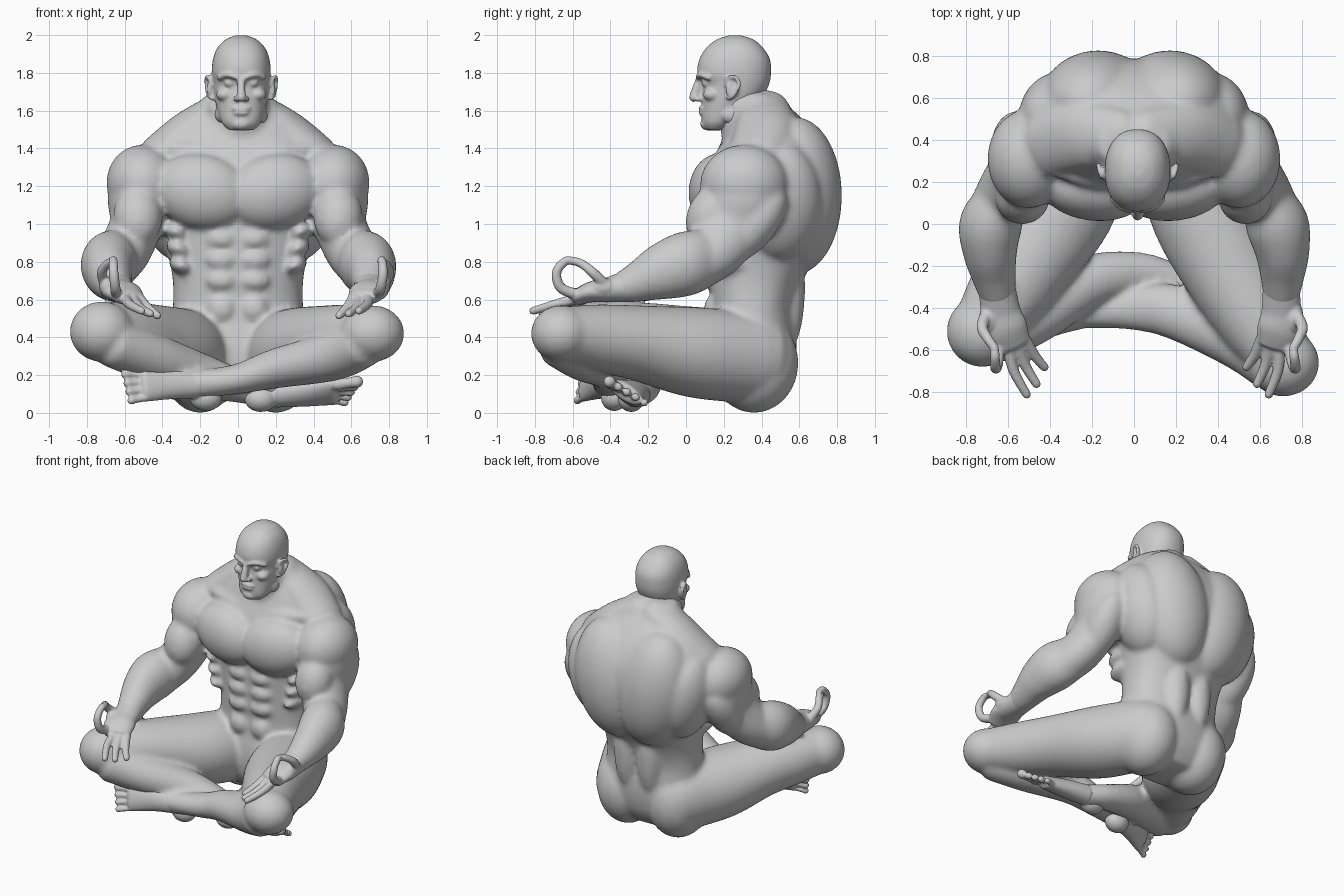
import bpy, bmesh, math
from mathutils import Vector, Matrix, Euler


def blob(bm, loc, r, rot=(0, 0, 0)):
    m = Matrix.Translation(loc) @ Euler([math.radians(a) for a in rot]).to_matrix().to_4x4()
    bmesh.ops.create_icosphere(bm, subdivisions=4, radius=1, matrix=m @ Matrix.Diagonal((*r, 1)))


def tube(bm, pts, up=(0, 0, 1), axis=None, p=2.0, dome=1.0, n=32, steps=6):
    """Loft elliptical sections (x, y, z, half width, half height) along a smooth path."""
    P = [Vector(q) for q in pts]
    P = [P[0]] + P + [P[-1]]
    S = []
    for i in range(1, len(P) - 2):
        a, b, c, d = P[i - 1:i + 3]
        for k in range(steps):
            t = k / steps
            S.append(0.5 * (2 * b + (c - a) * t + (2 * a - 5 * b + 4 * c - d) * t * t
                            + (3 * b - a - 3 * c + d) * t ** 3))
    S.append(P[-1])
    secs = []
    for i, s in enumerate(S):
        u, v = S[max(i - 1, 0)], S[min(i + 1, len(S) - 1)]
        t = Vector(axis) if axis else (Vector(v[:3]) - Vector(u[:3])).normalized()
        secs.append((Vector(s[:3]), t, s[3], s[4]))
    # rounded ends
    if dome:
        def cap(sec, sign):
            c, t, ra, rb = sec
            return [(c + t * sign * dome * min(ra, rb) * math.sin(g), t, ra * math.cos(g), rb * math.cos(g))
                    for g in (0.4, 0.8, 1.15, 1.4)]
        secs = cap(secs[0], -1)[::-1] + secs + cap(secs[-1], 1)
    rings = []
    for c, t, ra, rb in secs:
        side = t.cross(Vector(up)).normalized()
        top = side.cross(t)
        ring = []
        for k in range(n):
            g = 2 * math.pi * k / n
            x, y = math.cos(g), math.sin(g)
            x = math.copysign(abs(x) ** (2 / p), x)
            y = math.copysign(abs(y) ** (2 / p), y)
            ring.append(bm.verts.new(c + side * ra * x + top * rb * y))
        rings.append(ring)
    for a, b in zip(rings, rings[1:]):
        for k in range(n):
            bm.faces.new((a[k], a[(k + 1) % n], b[(k + 1) % n], b[k]))
    bm.faces.new(rings[0][::-1])
    bm.faces.new(rings[-1])


def finish(bm, name, voxel, smooth):
    """Fuse overlapping parts into one smooth skin."""
    bmesh.ops.recalc_face_normals(bm, faces=bm.faces)
    me = bpy.data.meshes.new(name)
    bm.to_mesh(me)
    bm.free()
    ob = bpy.data.objects.new(name, me)
    bpy.context.collection.objects.link(ob)
    r = ob.modifiers.new("fuse", 'REMESH')
    r.mode, r.voxel_size, r.use_smooth_shade = 'VOXEL', voxel, True
    s = ob.modifiers.new("soften", 'SMOOTH')
    s.factor, s.iterations = 0.5, smooth


def arm_side(s, pts):
    """Mirror arm points; the x<0 forearm leans further inward."""
    return [(s * (q[0] - (0.16 * max(0, -q[1]) if s < 0 else 0)), *q[1:]) for q in pts]


def slabs(rows):
    """Rows of (z, front y, back y, half width) to loft sections."""
    return [(0, (f + b) / 2, z, w, (b - f) / 2) for z, f, b, w in rows]


# ---- body: torso core
body = bmesh.new()
tube(body, slabs([(0.10, .16, .50, .26), (0.2, .11, .56, .33), (0.35, .10, .585, .36), (0.55, .13, .575, .345),
                  (0.70, .125, .62, .345), (0.85, .12, .70, .375), (1.0, .12, .76, .44),
                  (1.15, .12, .785, .51), (1.3, .13, .77, .52), (1.42, .18, .72, .46),
                  (1.52, .22, .65, .36), (1.6, .25, .57, .26), (1.68, .27, .49, .17)]),
     up=(0, 1, 0), axis=(0, 0, 1), p=2.3, dome=0.2, n=64)
# neck
tube(body, [(.01, .38, 1.36, .2, .17), (.015, .34, 1.5, .165, .155), (.017, .3, 1.66, .145, .15)],
     up=(0, 1, 0), dome=0.3)
for s in (1, -1):
    # chest, upper back, lower back, flanks, glutes, collar
    blob(body, (s * .19, .17, 1.17), (.26, .155, .2), (0, s * -12, s * 6))
    blob(body, (s * .17, .58, 1.15), (.27, .245, .42), (0, s * 10, 0))
    blob(body, (s * .36, .5, 1.12), (.18, .22, .32), (0, s * 12, 0))
    blob(body, (s * .09, .53, .66), (.1, .1, .34))
    blob(body, (s * .2, .36, .265), (.205, .235, .265))
    tube(body, [(s * .02, .2, 1.35, .03, .03), (s * .2, .2, 1.39, .03, .035), (s * .42, .27, 1.4, .03, .03)])
    # trapezius and neck cords
    tube(body, [(s * .06, .42, 1.61, .13, .1), (s * .25, .42, 1.51, .16, .1), (s * .42, .37, 1.37, .15, .1)])
    tube(body, [(s * .03, .2, 1.38, .025, .025), (s * .13, .27, 1.62, .03, .03)])
    # abdominals and ribs
    for z, w in ((.92, .08), (.81, .085), (.70, .085), (.55, .075)):
        blob(body, (s * .085, .145, z), (w, .05, .075 if z < .6 else .055))
    for k in range(3):
        blob(body, (s * (.3 + .015 * k), .25, .78 + .09 * k), (.07, .12, .045), (0, s * -25, 0))
    # shoulder and upper arm
    blob(body, (s * .5, .31, 1.21), (.195, .235, .21), (0, s * 15, 0))
    tube(body, [(s * .5, .34, 1.28, .14, .14), (s * .53, .31, 1.15, .16, .2), (s * .54, .24, 1.0, .14, .19),
                (s * .6, .15, .86, .14, .16), (s * .66, .06, .78, .13, .13)], up=(0, 1, 0))
    blob(body, (s * .53, .13, 1.04), (.13, .125, .17), (-20, 0, 0))
    blob(body, (s * .56, .36, 1.0), (.12, .12, .24), (-38, 0, 0))
    # forearm
    tube(body, arm_side(s, [(.62, .12, .83, .12, .15), (.68, 0, .79, .15, .17), (.705, -.13, .745, .13, .15),
                            (.705, -.25, .695, .105, .11), (.7, -.35, .658, .085, .08)]), dome=0.3)

# thighs, knees and crossed shins
tube(body, [(.21, .36, .29, .22, .24), (.33, .05, .32, .25, .24), (.47, -.25, .37, .22, .2),
            (.6, -.48, .4, .185, .175), (.71, -.64, .42, .15, .145)])
blob(body, (.71, -.66, .42), (.17, .16, .15))
tube(body, [(.66, -.67, .37, .13, .13), (.5, -.54, .3, .15, .13), (.2, -.42, .235, .13, .105),
            (0, -.4, .18, .105, .08), (-.2, -.42, .155, .075, .075), (-.3, -.44, .155, .06, .075)], dome=0.5)
tube(body, [(-.21, .36, .29, .22, .24), (-.34, .08, .32, .25, .24), (-.49, -.16, .38, .22, .2),
            (-.62, -.36, .41, .19, .18), (-.72, -.5, .43, .15, .155)])
blob(body, (-.72, -.51, .43), (.17, .17, .16))
tube(body, [(-.66, -.54, .37, .13, .13), (-.45, -.41, .29, .145, .13), (-.2, -.27, .2, .125, .115),
            (.03, -.235, .135, .1, .085), (.2, -.26, .1, .07, .07), (.3, -.28, .1, .06, .06)], dome=0.5)
finish(body, "body", 0.017, 6)

# ---- head
head = bmesh.new()
cx = .017
tube(head, [(cx, *q[1:]) for q in slabs([
    (1.50, .105, .2, .07), (1.54, .085, .27, .105), (1.62, .085, .36, .13), (1.68, .085, .41, .142),
    (1.74, .088, .44, .15), (1.80, .06, .45, .156), (1.87, .07, .445, .15), (1.93, .105, .41, .128),
    (1.975, .16, .36, .085), (1.995, .215, .305, .04)])],
     up=(0, 1, 0), axis=(0, 0, 1), p=2.25, dome=0.1, n=48)
# nose, mouth, chin
tube(head, [(cx, .075, 1.775, .02, .02), (cx, .055, 1.71, .022, .026), (cx, .04, 1.67, .026, .024)], up=(0, 1, 0))
for z, w in ((1.612, .048), (1.588, .042)):
    blob(head, (cx, .084, z), (w, .018, .0125))
blob(head, (cx, .115, 1.53), (.055, .04, .035))
for s in (1, -1):
    # nostril, brow, eye, cheek, jaw corner
    blob(head, (cx + s * .025, .064, 1.662), (.018, .024, .015))
    tube(head, [(cx + s * .02, .068, 1.775, .02, .014), (cx + s * .07, .08, 1.79, .02, .015),
                (cx + s * .115, .12, 1.775, .02, .015)])
    blob(head, (cx + s * .06, .108, 1.745), (.03, .025, .02))
    blob(head, (cx + s * .088, .14, 1.685), (.045, .05, .035))
    blob(head, (cx + s * .105, .25, 1.58), (.035, .07, .05))
    # ear with rim
    blob(head, (cx + s * .16, .245, 1.72), (.018, .036, .055), (-12, 0, s * 20))
    tube(head, [(cx + s * .155, .215, 1.735, .01, .01), (cx + s * .172, .225, 1.775, .01, .01),
                (cx + s * .185, .265, 1.775, .011, .011), (cx + s * .185, .28, 1.735, .011, .011),
                (cx + s * .172, .25, 1.68, .012, .012), (cx + s * .155, .225, 1.665, .013, .013)],
         up=(1, 0, 0), n=12)
finish(head, "head", 0.009, 3)

# ---- hands: palm up, thumb and index pinched
for s, name in ((1, "left_hand"), (-1, "right_hand")):
    hand = bmesh.new()
    tube(hand, arm_side(s, [(.7, -.31, .67, .088, .085), (.7, -.42, .65, .095, .065), (.69, -.5, .64, .105, .055),
                            (.67, -.575, .61, .09, .04)]), dome=0.5)
    blob(hand, arm_side(s, [(.755, -.44, .665)])[0], (.05, .08, .05))
    fingers = [[(.69, -.56, .61), (.685, -.69, .575), (.64, -.81, .54)],
               [(.65, -.56, .605), (.625, -.67, .555), (.585, -.76, .525)],
               [(.61, -.54, .605), (.575, -.62, .555), (.535, -.68, .515)],
               [(.73, -.55, .62), (.755, -.66, .66), (.768, -.685, .745), (.762, -.635, .805), (.757, -.59, .8)],
               [(.765, -.42, .67), (.8, -.49, .74), (.782, -.545, .785), (.757, -.59, .805)]]
    for f in fingers:
        k = len(f) - 1
        tube(hand, arm_side(s, [(*q, .03 - .009 * i / k, .03 - .009 * i / k) for i, q in enumerate(f)]),
             up=(1, 0, 0), n=16)
    finish(hand, name, 0.008, 3)


# ---- feet: instep loft plus five toes between the big and little toe positions
def foot(name, heel, ankle, mid, ball, big, little):
    bm = bmesh.new()
    big, little = Vector(big), Vector(little)
    up = (big - little).normalized()
    blob(bm, heel, (.085, .07, .07))
    tube(bm, [(*ankle, .07, .075), (*mid, .062, .09), (*ball, .045, .105)], up=up, dome=0.6)
    for i in range(5):
        tip = big.lerp(little, i / 4)
        r = .033 if i == 0 else .025 - .001 * i
        root = Vector(ball) + up * (.085 - .042 * i)
        tube(bm, [(*root, r, r), (*root.lerp(tip, .6), r * .85, r * .85), (*tip, r, r)], up=up, n=16)
    finish(bm, name, 0.008, 3)


foot("left_foot", (-.17, -.38, .08), (-.22, -.42, .15), (-.36, -.46, .16), (-.5, -.52, .16),
     (-.605, -.53, .25), (-.565, -.575, .065))
foot("right_foot", (.12, -.29, .075), (.2, -.26, .1), (.36, -.29, .105), (.5, -.32, .11),
     (.63, -.405, .165), (.565, -.22, .055))
